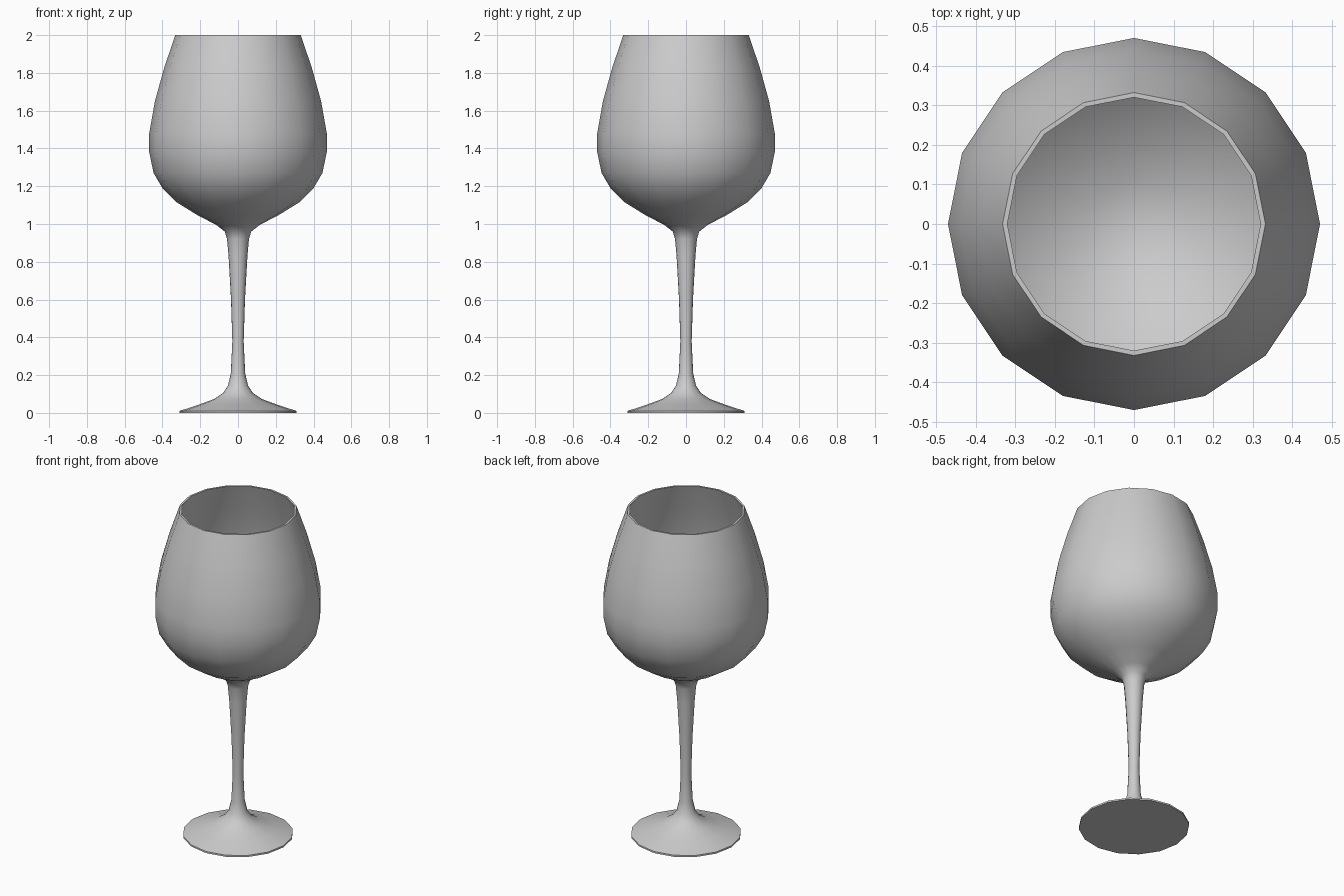
import bpy, bmesh, math

if "Cube" in bpy.data.objects:
    bpy.data.objects.remove(bpy.data.objects["Cube"])

SIDES = 16

# Half profile as (radius, height): base, stem, outside of bowl
outer = [(0, 0), (0.31, 0), (0.31, 0.01), (0.21, 0.043), (0.13, 0.072),
         (0.08, 0.105), (0.053, 0.145), (0.038, 0.21), (0.03, 0.38),
         (0.037, 0.60), (0.05, 0.83), (0.058, 0.92), (0.07, 0.96),
         (0.115, 0.995), (0.215, 1.047), (0.325, 1.115), (0.40, 1.19),
         (0.447, 1.27), (0.47, 1.38), (0.47, 1.48), (0.44, 1.65),
         (0.39, 1.83), (0.332, 2.0)]
# Inside of bowl, rim down to the bottom
inner = [(0.32, 2.0), (0.378, 1.83), (0.428, 1.65), (0.457, 1.48),
         (0.457, 1.38), (0.435, 1.275), (0.39, 1.20), (0.317, 1.128),
         (0.21, 1.06), (0.11, 1.01), (0, 0.99)]


def lathe(name, profile):
    bm = bmesh.new()
    verts = [bm.verts.new((r, 0, z)) for r, z in profile]
    edges = [bm.edges.new(pair) for pair in zip(verts, verts[1:])]
    bmesh.ops.spin(bm, geom=verts + edges, cent=(0, 0, 0), axis=(0, 0, 1),
                   angle=math.tau, steps=SIDES, use_merge=True)
    bmesh.ops.remove_doubles(bm, verts=bm.verts, dist=0.0005)
    bmesh.ops.recalc_face_normals(bm, faces=bm.faces)
    mesh = bpy.data.meshes.new(name)
    bm.to_mesh(mesh)
    bm.free()
    obj = bpy.data.objects.new(name, mesh)
    bpy.context.collection.objects.link(obj)
    return obj


# Wine glass, smooth with a crisp rim and base edge
glass = lathe("wine_glass", outer + inner)
bpy.context.view_layer.objects.active = glass
glass.select_set(True)
bpy.ops.object.shade_smooth_by_angle(angle=math.radians(50))
